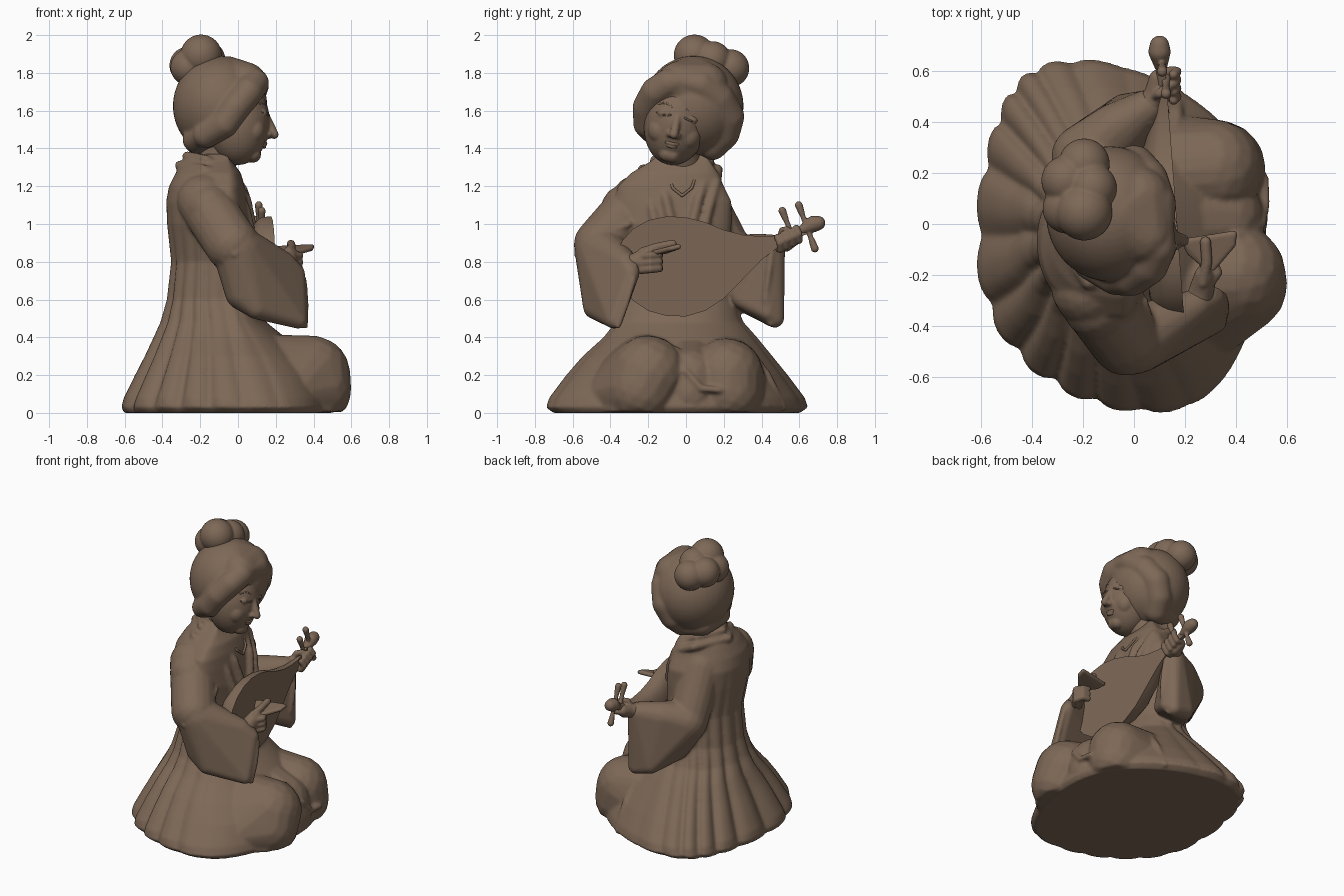
import bpy, bmesh, math
from mathutils import Matrix, Vector

clay = bpy.data.materials.new("brown_clay")
clay.diffuse_color = (0.205, 0.138, 0.094, 1)


def hull(bm, *balls, floor=-9):
    """Convex skin around balls given as (x, y, z, radius), flattened at the floor."""
    t = bmesh.new()
    n = 120
    for x, y, z, r in balls:
        for i in range(n):
            h = 1 - 2 * (i + 0.5) / n
            a, q = i * 2.39996, math.sqrt(1 - h * h)
            t.verts.new((x + r * q * math.cos(a), y + r * q * math.sin(a), max(floor, z + r * h)))
    bmesh.ops.convex_hull(t, input=t.verts[:])
    copy = {v: bm.verts.new(v.co) for v in t.verts if v.link_faces}
    for f in t.faces:
        bm.faces.new([copy[v] for v in f.verts])
    t.free()


def chain(bm, pts, r=None, floor=-9):
    """Tube of joined balls along a path."""
    balls = [tuple(p) + (() if r is None else (r,)) for p in pts]
    for a, b in zip(balls, balls[1:]):
        hull(bm, a, b, floor=floor)


def ellipsoid(bm, c, r):
    m = Matrix.Translation(c) @ Matrix.Diagonal((*r, 1))
    bmesh.ops.create_uvsphere(bm, u_segments=40, v_segments=24, radius=1, matrix=m)


def loft(bm, rings):
    rows = [[bm.verts.new(p) for p in ring] for ring in rings]
    n = len(rows[0])
    for a, b in zip(rows, rows[1:]):
        for i in range(n):
            j = (i + 1) % n
            bm.faces.new((a[i], a[j], b[j], b[i]))
    bm.faces.new(rows[0])
    bm.faces.new(rows[-1])


def finish(bm, name, voxel=0, smooth=4, matrix=None):
    bmesh.ops.recalc_face_normals(bm, faces=bm.faces[:])
    me = bpy.data.meshes.new(name)
    bm.to_mesh(me)
    bm.free()
    me.materials.append(clay)
    ob = bpy.data.objects.new(name, me)
    bpy.context.collection.objects.link(ob)
    if matrix:
        ob.matrix_world = matrix
    if voxel:  # fuse the parts softly
        m = ob.modifiers.new("fuse", 'REMESH')
        m.mode, m.voxel_size, m.use_smooth_shade = 'VOXEL', voxel, True
        s = ob.modifiers.new("soften", 'SMOOTH')
        s.factor, s.iterations = 0.5, smooth
        me.shade_smooth()
    else:
        bpy.ops.object.select_all(action='DESELECT')
        ob.select_set(True)
        bpy.context.view_layer.objects.active = ob
        bpy.ops.object.shade_smooth_by_angle(angle=math.radians(40))
    return ob


# Robe: fluted skirt and torso; z, x min, x max, y min, y max, fold depth
LEVELS = [
    (0.00, -.60, .50, -.70, .60, .015), (0.03, -.61, .52, -.735, .64, .025),
    (0.08, -.59, .51, -.715, .62, .04), (0.20, -.53, .46, -.625, .53, .045),
    (0.30, -.48, .37, -.54, .45, .045), (0.40, -.435, .25, -.43, .37, .045),
    (0.48, -.40, .15, -.37, .30, .045), (0.60, -.37, .09, -.32, .25, .035),
    (0.80, -.35, .08, -.31, .23, .025), (1.00, -.375, .07, -.37, .24, .01),
    (1.12, -.38, .05, -.38, .24, 0), (1.20, -.365, .035, -.36, .20, 0),
    (1.27, -.33, .015, -.29, .17, 0), (1.33, -.29, -.03, -.19, .13, 0),
    (1.37, -.27, -.07, -.14, .10, 0)]
robe = bmesh.new()
rings = []
for z, x0, x1, y0, y1, fold in LEVELS:
    ring = []
    for i in range(240):
        a = i * math.tau / 240
        c, s = math.cos(a), math.sin(a)
        back = min(1, max(0, 0.45 - c))
        w = math.sin(10 * a + .7 * math.sin(3 * a))
        k = 1 + fold * back * (1 - 2 * (1 - abs(w)) ** 1.3)
        e = 0.92 if c < 0 else 1.0
        px = -.05 + ((x1 + .05) if c > 0 else (-.05 - x0)) * k * math.copysign(abs(c) ** e, c)
        px -= s ** 3 * (.16 if s > 0 else .14) * max(0, 1 - z / .6)
        py = (y0 + y1) / 2 + (y1 - y0) / 2 * k * math.copysign(abs(s) ** e, s)
        ring.append((px, py, z))
    rings.append(ring)
loft(robe, rings)

# Kneeling thighs and the cloth between them
G = .004
hull(robe, (.05, -.22, .22, .20), (.39, -.20, .205, .205), (.41, -.24, .12, .19), (.30, -.36, .10, .16),
     (.1, -.38, .14, .16), floor=G)
hull(robe, (.05, .20, .21, .20), (.31, .215, .20, .195), (.33, .22, .11, .185), (.25, .29, .09, .13),
     (.06, .30, .13, .14), floor=G)
hull(robe, (.2, .02, .2, .20), (.34, .02, .18, .17), (.36, .02, .1, .165), floor=G)
hull(robe, (.18, -.46, .03, .06), (.10, -.65, .03, .06), (.43, -.33, .03, .09), (.1, -.4, .2, .06), floor=G)

# Coat hems and draped folds over the lap
chain(robe, [(.17, -.16, .425), (.19, -.36, .345), (.21, -.51, .20), (.22, -.60, .1), (.23, -.64, .03)], .022, G)
chain(robe, [(.14, .16, .405), (.16, .34, .32), (.17, .43, .20), (.17, .51, .03)], .022, G)
chain(robe, [(.14, -.30, .395), (.19, -.14, .415), (.21, .02, .40), (.18, .15, .40), (.13, .28, .37)], .02)
chain(robe, [(.1, -.25, .43), (.08, -.42, .355), (.08, -.56, .22), (.1, -.70, .05)], .02, G)
chain(robe, [(.06, .22, .42), (.03, .36, .33), (-.02, .47, .2), (-.06, .59, .05)], .02, G)
chain(robe, [(.40, -.05, .335), (.50, .0, .22), (.515, .08, .13), (.51, .18, .12)], .018)

# Sleeves: upper arm, then a wide hanging cuff
hull(robe, (-.18, -.25, 1.12, .145), (-.03, -.45, .89, .145))
hull(robe, (-.18, -.18, 1.2, .09), (-.15, -.32, 1.08, .13))
hull(robe, (.0, -.455, .86, .135), (.03, -.45, .64, .10), (.24, -.32, .79, .065),
     (.31, -.29, .74, .045), (.32, -.38, .49, .045), (.10, -.48, .56, .065))
hull(robe, (-.18, .08, 1.12, .135), (-.19, .24, .82, .13))
hull(robe, (-.19, .26, .805, .135), (-.08, .37, .85, .10), (.05, .455, .875, .07), (.06, .47, .50, .05),
     (.09, .43, .53, .04), (-.14, .30, .62, .08), (.02, .30, .60, .05), (-.04, .45, .53, .06))

# Cuff edges and sleeve wrinkles
chain(robe, [(.31, -.27, .78), (.35, -.28, .70), (.36, -.32, .57), (.355, -.36, .46)], .016)
chain(robe, [(.11, .46, .90), (.125, .44, .75), (.12, .42, .6), (.09, .45, .47)], .016)
chain(robe, [(.04, -.3, 1.0), (.08, -.44, .94), (.04, -.56, .88), (-.02, -.58, .84)], .016)
chain(robe, [(-.03, -.2, 1.2), (.0, -.3, 1.06), (.01, -.42, 1.0)], .018)

# Crossed collars
for y in (-1, 1):
    chain(robe, [(-.27, -.02, 1.36), (-.17, -.02 + .145 * y, 1.34), (-.04, -.02 + .13 * y, 1.26),
                 (.045, -.02 + .085 * y, 1.13), (.075, -.02 + .05 * y, .98)], .026)
    chain(robe, [(-.31, -.03, 1.31), (-.18, -.03 + .20 * y, 1.29), (-.03, -.03 + .19 * y, 1.22),
                 (.04, -.03 + .15 * y, 1.08), (.07, -.03 + .12 * y, .95)], .026)
finish(robe, "robe", .0105, 4)

# Neck with a bead string
neck = bmesh.new()
hull(neck, (-.12, -.01, 1.3, .1), (-.07, -.03, 1.42, .1))
finish(neck, "neck", .01)
beads = bmesh.new()
chain(beads, [(.0, -.09, 1.25), (.04, -.07, 1.19), (.055, -.02, 1.15), (.04, .03, 1.19), (.0, .05, 1.25)], .008)
finish(beads, "bead_string", .004, 2)

# Head in its own tilted frame
TILT = Matrix.Translation((0, -.05, 1.54)) @ Matrix.Rotation(math.radians(-12), 4, 'X')


def face_x(y, z):
    return .168 * math.sqrt(1 - (y / .17) ** 2 - (z / .23) ** 2)


face = bmesh.new()
ellipsoid(face, (0, 0, 0), (.168, .17, .23))
hull(face, (.138, 0, .06, .018), (.192, 0, -.068, .024))
hull(face, (.165, -.022, -.07, .017), (.165, .022, -.07, .017))
hull(face, (.08, -.015, -.175, .042), (.08, .015, -.175, .042))
for y in (-1, 1):
    ellipsoid(face, (.084, .075 * y, -.06), (.06, .065, .07))
    ellipsoid(face, (face_x(.075, .035) - .012, .075 * y, .03), (.02, .035, .02))
finish(face, "face", .007, 4, TILT)

# Lips, closed eyelids and brows
features = bmesh.new()
for z, w, r in ((-.118, .030, .009), (-.133, .022, .010)):
    chain(features, [(face_x(t * w, z) + .003 - .006 * t * t, t * w, z + .004 * t * t) for t in (-1, -.5, 0, .5, 1)], r)
for s in (-1, 1):
    for zc, bend, out in ((.022, .008, .003), (.085, -.012, -.004)):
        pts = []
        for t in (-1, -.5, 0, .5, 1):
            y, z = (.075 + .036 * t) * s, zc + bend * t * t
            pts.append((face_x(y, z) + out, y, z))
        chain(features, pts, .006)
finish(features, "lips_eyelids_brows", .004, 2, TILT)

# Hair cap with a rolled front and side lobes
hair = bmesh.new()
ellipsoid(hair, (-.095, .04, 1.625), (.25, .265, .265))
hull(hair, (-.06, .04, 1.755, .135), (.035, -.04, 1.74, .12), (.02, .1, 1.73, .125))
chain(hair, [(-.17, -.15, 1.47, .07), (-.07, -.205, 1.53, .075), (-.01, -.205, 1.62, .078), (.055, -.16, 1.70, .08),
             (.085, -.09, 1.745, .08), (.095, -.02, 1.755, .062)])
chain(hair, [(.095, -.02, 1.755, .062), (.08, .08, 1.735, .085), (.045, .17, 1.66, .09), (.0, .22, 1.57, .09),
             (-.04, .20, 1.48, .085), (-.07, .14, 1.415, .078)])
chain(hair, [(-.17, -.15, 1.47, .06), (-.22, -.05, 1.45, .075), (-.2, .1, 1.43, .075), (-.07, .14, 1.415, .075)])
finish(hair, "hair", .010, 6)

# Top knot of rounded lobes
bun = bmesh.new()
for c, r in (((-.195, .045, 1.893), .11), ((-.165, .14, 1.87), .098), ((-.195, .235, 1.825), .10),
             ((-.265, .17, 1.84), .098), ((-.26, .06, 1.83), .098)):
    ellipsoid(bun, c, (r, r, r))
finish(bun, "hair_bun", .008, 3)

# Lute: flat front and domed back; y, mid z, half height
lute = bmesh.new()
rings = []
for y, mid, hw in ((-.37, .80, .02), (-.36, .795, .07), (-.335, .79, .125), (-.28, .785, .19), (-.2, .78, .24),
                   (-.1, .777, .264), (0, .773, .262), (.1, .775, .235), (.2, .787, .182), (.3, .825, .118),
                   (.4, .872, .062), (.48, .905, .034), (.56, .938, .025), (.68, .985, .022)):
    front = .195 - .075 * (y + .35)
    depth = .13 * min(1, (hw / .15) ** .7)
    rings.append([(front - depth * math.sin(math.pi * k / 16) ** .6, y, mid + hw * math.cos(math.pi * k / 16))
                  for k in range(17)])
loft(lute, rings)
finish(lute, "lute_body")

# Lute head and tuning pegs
head = bmesh.new()
hull(head, (.105, .62, .972, .026), (.10, .675, 1.0, .044))
hull(head, (.10, .675, 1.0, .044), (.10, .70, 1.005, .038))
for a, b in (((.125, .51, 1.07), (.125, .57, .92)), ((.11, .597, 1.10), (.11, .682, .87))):
    chain(head, [a, b], .014)
    for p, q in ((a, b), (b, a)):
        d = (Vector(q) - Vector(p)).normalized() * .05
        hull(head, (*p, .021), (*(Vector(p) + d), .016))
finish(head, "lute_head_and_pegs", .006, 2)

# Plucking hand
hand = bmesh.new()
hull(hand, (.23, -.36, .77, .05), (.265, -.26, .80, .05))
hull(hand, (.265, -.26, .80, .05), (.285, -.19, .79, .038), (.275, -.2, .845, .038))
for i in range(3):
    z = .755 + .036 * i
    chain(hand, [(.29, -.24, z), (.325, -.19, z + .005), (.305, -.145, z + .01), (.27, -.14, z + .01)], .021)
chain(hand, [(.27, -.23, .855), (.285, -.15, .88), (.28, -.07, .895)], .022)
finish(hand, "plucking_hand", .007, 2)

# Plectrum blade
blade = bmesh.new()
hull(blade, (.20, -.07, .87, .014), (.39, -.04, .88, .014), (.385, -.08, .87, .014),
     (.30, -.18, .845, .014), (.22, -.11, .855, .014))
finish(blade, "plectrum", .006, 2)

# Fretting hand wrapped around the lute neck
grip = bmesh.new()
hull(grip, (.04, .42, .88, .055), (.085, .51, .90, .045))
hull(grip, (.085, .51, .90, .045), (.095, .57, .92, .036), (.11, .53, .885, .032))
for i in range(4):
    y = .49 + .033 * i
    z = .88 + .016 * i
    chain(grip, [(.10, y, z - .01), (.145, y + .01, z - .015), (.168, y + .008, z + .02), (.155, y - .005, z + .05)], .019)
chain(grip, [(.08, .5, .93), (.10, .51, .965), (.13, .535, .97)], .019)
finish(grip, "fretting_hand", .007, 2)
